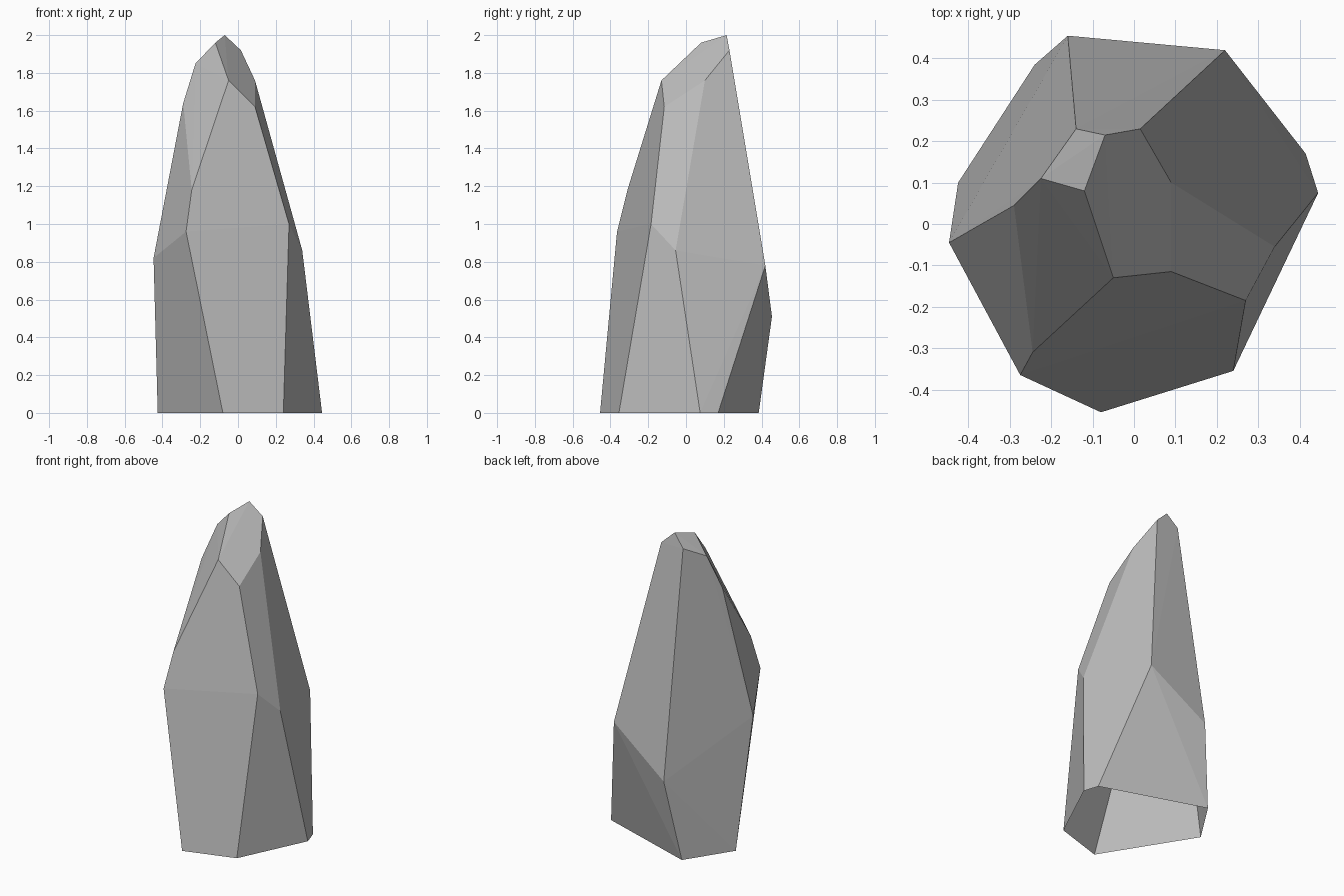
import bpy, bmesh

cube = bpy.data.objects.get("Cube")
if cube:
    bpy.data.objects.remove(cube, do_unlink=True)

# Corner points of the faceted crystal, listed from base to tip
base = [(-.08, -.455, 0), (.24, -.355, 0), (.445, .075, 0),
        (.415, .17, 0), (-.24, .385, 0), (-.425, .10, 0)]
belly = [(-.16, .455, .51), (.22, .42, .78), (-.447, -.045, .82),
         (.34, -.055, .86), (-.275, -.365, .96), (.27, -.185, 1.0),
         (-.245, -.31, 1.18)]
shoulder = [(.09, -.115, 1.62), (-.29, .045, 1.64),
            (.09, .10, 1.76), (-.05, -.13, 1.76)]
tip = [(-.225, .11, 1.85), (.015, .23, 1.92), (-.14, .23, 1.92),
       (-.12, .08, 1.96), (-.07, .215, 2.0)]

# Stone shell: convex skin over the corners
bm = bmesh.new()
for p in base + belly + shoulder + tip:
    bm.verts.new(p)
bmesh.ops.convex_hull(bm, input=bm.verts)

# Open underside
under = [f for f in bm.faces if all(v.co.z < .01 for v in f.verts)]
bmesh.ops.delete(bm, geom=under, context='FACES')
bmesh.ops.recalc_face_normals(bm, faces=bm.faces)

# The open shell must still face outwards
for f in bm.faces:
    c = f.calc_center_median()
    if f.normal.x * c.x + f.normal.y * (c.y - .05) + f.normal.z * (c.z - .9) < 0:
        f.normal_flip()

# Merge nearly coplanar triangles into clean facets
bmesh.ops.dissolve_limit(bm, angle_limit=.015, verts=bm.verts, edges=bm.edges)

mesh = bpy.data.meshes.new("rock_spire")
bm.to_mesh(mesh)
bm.free()
rock = bpy.data.objects.new("rock_spire", mesh)
bpy.context.collection.objects.link(rock)

# Plain grey stone
stone = bpy.data.materials.new("stone_grey")
stone.use_nodes = True
grey = (.5, .5, .5, 1)
stone.diffuse_color = grey
stone.node_tree.nodes["Principled BSDF"].inputs["Base Color"].default_value = grey
mesh.materials.append(stone)
